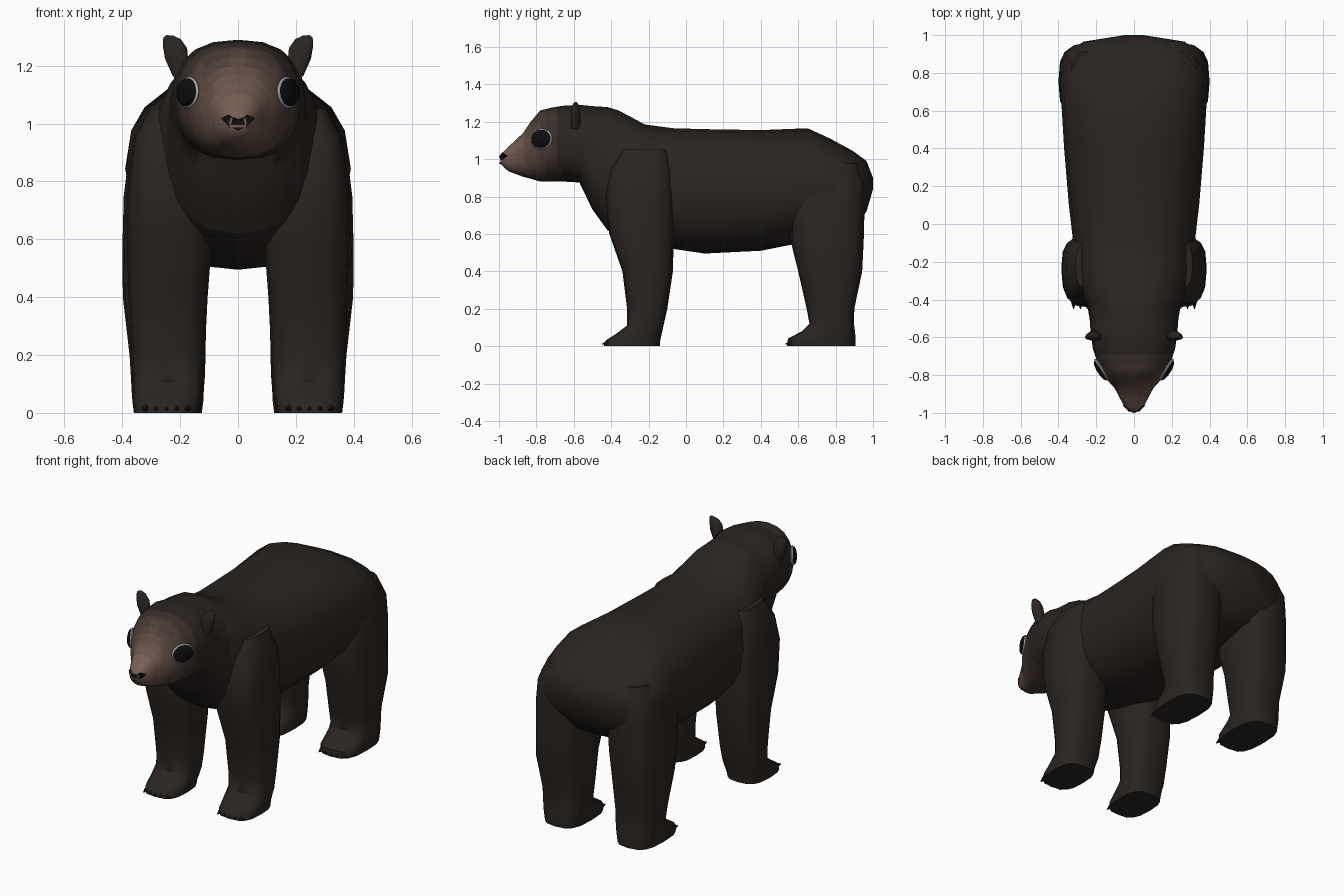
import bpy, bmesh, math
from mathutils import Vector, Matrix

if "Cube" in bpy.data.objects:
    bpy.data.objects.remove(bpy.data.objects["Cube"])


def material(name, rgb):
    m = bpy.data.materials.new(name)
    m.diffuse_color = (*rgb, 1)
    m.use_nodes = True
    m.node_tree.nodes["Principled BSDF"].inputs["Base Color"].default_value = m.diffuse_color
    return m


FUR = (0.024, 0.018, 0.015)
TAN = (0.19, 0.115, 0.085)
fur = material("fur", FUR)
black = material("black", (0.004, 0.004, 0.004))
rim = material("eye_rim", (0.35, 0.35, 0.35))
claw_mat = material("claw", (0.015, 0.012, 0.01))


def finish(bm, name, mats, angle=50):
    bmesh.ops.recalc_face_normals(bm, faces=bm.faces)
    me = bpy.data.meshes.new(name)
    bm.to_mesh(me)
    bm.free()
    for m in mats:
        me.materials.append(m)
    me.shade_smooth()
    me.set_sharp_from_angle(angle=math.radians(angle))
    ob = bpy.data.objects.new(name, me)
    bpy.context.collection.objects.link(ob)
    return ob


def oval(n, power):
    """Rounded-square outline in the unit box."""
    pts = []
    for i in range(n):
        a = 2 * math.pi * i / n
        c, s = math.cos(a), math.sin(a)
        pts.append((math.copysign(abs(c) ** (2 / power), c),
                    math.copysign(abs(s) ** (2 / power), s)))
    return pts


def loft(rings, cap_first=True, cap_last=True):
    bm = bmesh.new()
    vs = [[bm.verts.new(p) for p in r] for r in rings]
    n = len(vs[0])
    for a, b in zip(vs, vs[1:]):
        for i in range(n):
            j = (i + 1) % n
            bm.faces.new((a[i], a[j], b[j], b[i]))
    if cap_first:
        bm.faces.new(vs[0])
    if cap_last:
        bm.faces.new(vs[-1])
    return bm


def y_rings(table, power):
    """Rows of y, bottom z, top z, half width."""
    return [[(w * u, y, (zb + zt) / 2 + (zt - zb) / 2 * v) for u, v in oval(20, power)]
            for y, zb, zt, w in table]


# torso
torso = [(1.0, .84, .90, .05), (.965, .72, .99, .27), (.89, .62, 1.045, .36),
         (.77, .58, 1.11, .39), (.65, .56, 1.165, .385), (.4, .51, 1.155, .37),
         (.1, .495, 1.16, .345), (-.07, .52, 1.165, .325), (-.22, .54, 1.185, .32),
         (-.36, .58, 1.26, .28), (-.42, .62, 1.278, .25)]
finish(loft(y_rings(torso, 2.4), cap_last=False), "torso", [fur])

# head and muzzle, with the fur fading to tan at the snout
head = [(-.42, .62, 1.278, .25), (-.50, .73, 1.283, .235), (-.57, .875, 1.29, .23),
        (-.66, .88, 1.285, .218), (-.72, .88, 1.275, .198), (-.78, .88, 1.26, .17),
        (-.83, .895, 1.2, .138), (-.87, .905, 1.14, .102), (-.95, .935, 1.065, .06),
        (-.992, .975, 1.025, .03)]
bm = loft(y_rings(head, 2.4), cap_first=False)
bmesh.ops.subdivide_edges(bm, edges=bm.edges, cuts=1, use_grid_fill=True)
STEPS = 10
shades = []
for k in range(STEPS):
    t = k / (STEPS - 1)
    shades.append(material(f"face_{k}", [a + (b - a) * t for a, b in zip(FUR, TAN)]))
for f in bm.faces:
    d = (f.calc_center_median() - Vector((0, -.95, 1.06))).length
    t = max(0, min(1, 1.1 - d / .36)) ** 1.5
    f.material_index = round(t * (STEPS - 1))
finish(bm, "head", shades)


def leg(name, table, side):
    """Rows of z, front y, back y, inner x, outer x."""
    rings = [[(side * ((xi + xo) / 2 + (xo - xi) / 2 * u), (yf + yb) / 2 + (yb - yf) / 2 * v, z)
              for u, v in oval(16, 3)] for z, yf, yb, xi, xo in table]
    finish(loft(rings), name, [fur])
    # claws along the toe edge
    _, yf, _, xi, xo = table[0]
    bm = bmesh.new()
    for i in range(5):
        x = side * (xi + (xo - xi) * (.18 + .16 * i))
        m = Matrix.Translation((x, yf + .008, .014)) @ Matrix.Rotation(math.radians(100), 4, 'X')
        bmesh.ops.create_cone(bm, segments=5, radius1=.014, radius2=.002, depth=.035,
                              cap_ends=True, matrix=m)
    for v in bm.verts:
        v.co.z = max(v.co.z, 0)
    finish(bm, name + "_claws", [claw_mat])


front_leg = [(0, -.44, -.14, .135, .36), (.03, -.43, -.138, .13, .362),
             (.065, -.375, -.13, .125, .363), (.11, -.315, -.12, .12, .365),
             (.2, -.315, -.10, .115, .368), (.4, -.34, -.07, .105, .378),
             (.6, -.41, -.065, .09, .385), (.8, -.43, -.065, .12, .38),
             (.95, -.40, -.075, .14, .36), (1.05, -.34, -.10, .16, .31)]
hind_leg = [(0, .54, .905, .125, .36), (.04, .545, .907, .12, .365),
            (.08, .62, .903, .118, .368), (.12, .66, .898, .115, .37),
            (.2, .645, .90, .112, .375), (.4, .60, .942, .11, .398),
            (.56, .56, .95, .09, .40), (.75, .56, .955, .08, .395),
            (.87, .58, .96, .06, .38), (.98, .62, .92, .06, .335)]

for side, label in ((1, "left"), (-1, "right")):
    leg(f"{label}_front_leg", front_leg, side)
    leg(f"{label}_hind_leg", hind_leg, side)

    # cupped ear
    ear = [(.195, 1.16, .03, .025), (.212, 1.22, .04, .027), (.218, 1.265, .042, .022),
           (.228, 1.295, .03, .014), (.235, 1.305, .012, .006)]
    rings = [[(side * (x + rx * u), -.60 + ry * v - .25 * u * u * rx + .01, z + .1 * u * rx)
              for u, v in oval(12, 2)] for x, z, rx, ry in ear]
    finish(loft(rings), f"{label}_ear", [fur])

    # eye: dark lens over a pale rim
    normal = Vector((side * .85, -.53, .08)).normalized()
    rot = normal.to_track_quat('Z', 'Y').to_matrix().to_4x4()
    for part, mat, off, size in (("eye_rim", rim, 0, (.067, .055, .016)),
                                 ("eye", black, .006, (.061, .049, .018))):
        pos = Vector((side * .172, -.772, 1.108)) + normal * off
        bm = bmesh.new()
        bmesh.ops.create_uvsphere(
            bm, u_segments=20, v_segments=10, radius=1,
            matrix=Matrix.Translation(pos) @ rot @ Matrix.Diagonal((*size, 1)))
        finish(bm, f"{label}_{part}", [mat])

# nose pad wrapped round the snout tip
outline = [(-.058, -.962, 1.018), (-.035, -.985, 1.03), (0, -1.0, 1.015),
           (.035, -.985, 1.03), (.058, -.962, 1.018), (.03, -.99, .99),
           (0, -1.0, .975), (-.03, -.99, .99)]
finish(loft([[(x * .8, y + .04, z) for x, y, z in outline], outline]), "nose", [black], 30)
